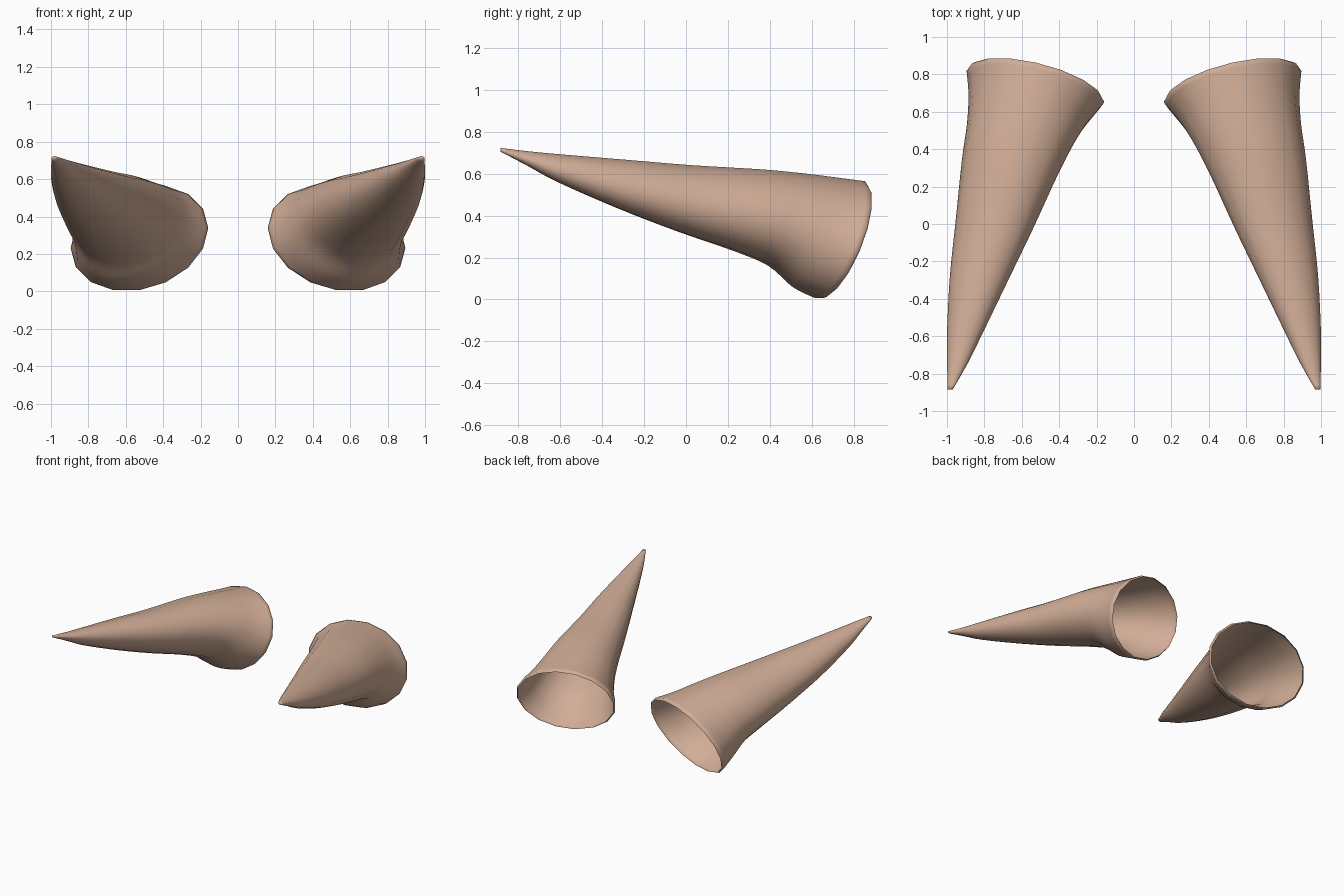
import bpy, bmesh, math

if "Cube" in bpy.data.objects:
    bpy.data.objects.remove(bpy.data.objects["Cube"])

SIDES = 16
STEPS = 4
SKEW = math.radians(-11)

# Rings from base rim to tip: centre x, y, z, half width, half height, tilt amount
RINGS = [
    (0.527, 0.735, 0.285, 0.368, 0.284, 1.00),
    (0.565, 0.620, 0.320, 0.320, 0.265, 1.00),
    (0.609, 0.480, 0.380, 0.284, 0.225, 0.90),
    (0.665, 0.300, 0.424, 0.255, 0.200, 0.75),
    (0.746, 0.000, 0.481, 0.207, 0.162, 0.50),
    (0.832, -0.300, 0.549, 0.153, 0.119, 0.40),
    (0.910, -0.600, 0.625, 0.090, 0.068, 0.30),
    (0.946, -0.750, 0.671, 0.053, 0.036, 0.20),
    (0.983, -0.885, 0.714, 0.014, 0.009, 0.00),
]

horn_mat = bpy.data.materials.new("warm tan")
horn_mat.diffuse_color = (0.64, 0.42, 0.31, 1)
horn_mat.use_nodes = True
horn_mat.node_tree.nodes["Principled BSDF"].inputs["Base Color"].default_value = horn_mat.diffuse_color


def smooth_path(keys, steps):
    """Catmull-Rom interpolation through the key rings."""
    out = []
    for i in range(len(keys) - 1):
        p0, p1, p2 = keys[max(i - 1, 0)], keys[i], keys[i + 1]
        p3 = keys[min(i + 2, len(keys) - 1)]
        for s in range(steps):
            t = s / steps
            out.append(tuple(
                0.5 * (2 * b + (c - a) * t + (2 * a - 5 * b + 4 * c - d) * t * t
                       + (3 * b - a - 3 * c + d) * t ** 3)
                for a, b, c, d in zip(p0, p1, p2, p3)))
    out.append(keys[-1])
    return out


def horn(name, side):
    rings = smooth_path(RINGS, STEPS)
    # Small rolled lip just behind the open rim
    x, y, z, w, h, k = rings[0]
    rings.insert(0, (x - 0.003, y + 0.012, z - 0.004, w * 0.965, h * 0.965, k))
    bm = bmesh.new()
    loops = []
    for cx, cy, cz, rx, rz, k in rings:
        loop = []
        for j in range(SIDES):
            t = 2 * math.pi * j / SIDES
            dx, dz = rx * math.cos(t), rz * math.sin(t + SKEW)
            dy = k * (0.29 * dx + 0.43 * dz)
            loop.append(bm.verts.new((side * (cx + dx), cy + dy, cz + dz)))
        loops.append(loop)
    # Hollow wall, open at the base
    for a, b in zip(loops, loops[1:]):
        for j in range(SIDES):
            n = (j + 1) % SIDES
            quad = [a[j], a[n], b[n], b[j]]
            bm.faces.new(quad if side > 0 else quad[::-1])
    # Tip cap
    bm.faces.new(loops[-1] if side > 0 else loops[-1][::-1])
    for f in bm.faces:
        f.smooth = True
    mesh = bpy.data.meshes.new(name)
    bm.to_mesh(mesh)
    bm.free()
    mesh.materials.append(horn_mat)
    bpy.context.collection.objects.link(bpy.data.objects.new(name, mesh))


horn("right_horn", 1)
horn("left_horn", -1)
